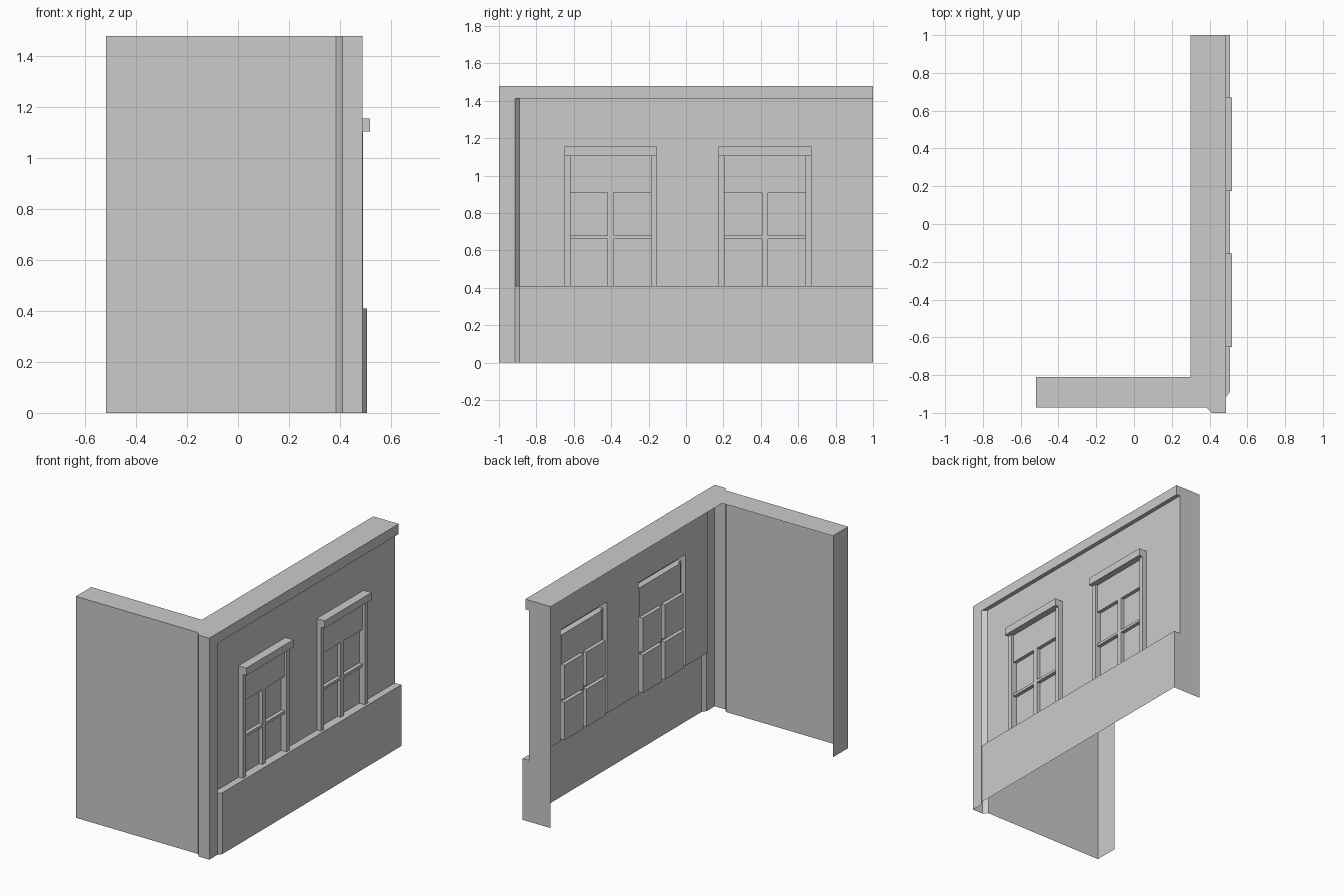
import bpy

if "Cube" in bpy.data.objects:
    bpy.data.objects.remove(bpy.data.objects["Cube"])

H, BASE_Z, CROWN_Z = 1.48, 0.41, 1.412        # heights
WALL, CROWN, BASE = 0.46, 0.488, 0.507        # x of the side wall layers
LEFT, FRONT = -0.518, -0.972
C0, C1 = -0.915, -0.89                        # chamfer beside the corner post


def make(name, faces):
    """Object from a list of faces, each a list of points; shared points are merged."""
    index, polys = {}, []
    for f in faces:
        polys.append([index.setdefault(tuple(round(c, 4) for c in p), len(index)) for p in f])
    me = bpy.data.meshes.new(name)
    me.from_pydata(list(index), [], polys)
    ob = bpy.data.objects.new(name, me)
    bpy.context.collection.objects.link(ob)
    return ob


def strip(path, z0, z1):
    """Upright faces along a plan path, facing right of the travel direction."""
    return [[(*a, z0), (*b, z0), (*b, z1), (*a, z1)] for a, b in zip(path, path[1:])]


def relief(ys, zs, depth):
    """Open-backed stepped relief facing +x; depth(j, k) gives x of a cell or None."""
    faces = []
    for j in range(len(ys)):
        for k in range(len(zs)):
            d = depth(j, k)
            in_y, in_z = j < len(ys) - 1, k < len(zs) - 1
            if in_y and in_z and d is not None:
                y0, y1, z0, z1 = ys[j], ys[j + 1], zs[k], zs[k + 1]
                faces.append([(d, y0, z0), (d, y1, z0), (d, y1, z1), (d, y0, z1)])
            if in_z:
                e = depth(j - 1, k)
                if None not in (d, e) and d != e:
                    faces += strip([(e, ys[j]), (d, ys[j])], zs[k], zs[k + 1])
            if in_y:
                e = depth(j, k - 1)
                if None not in (d, e) and d != e:
                    y0, y1, z = ys[j], ys[j + 1], zs[k]
                    faces.append([(e, y0, z), (e, y1, z), (d, y1, z), (d, y0, z)])
    return faces


# Side wall with plinth, crown band and two window openings
windows = [(-0.65, -0.155), (0.175, 0.67)]
WIN_TOP = 1.155
wall_ys = [C1, *windows[0], *windows[1], 1.0]
wall_zs = [0, BASE_Z, WIN_TOP, CROWN_Z, H]


def wall_depth(j, k):
    if not (0 <= j < 5 and 0 <= k < 4) or (k == 1 and j in (1, 3)):
        return None
    return (BASE, WALL, WALL, CROWN)[k]


make("side_wall", relief(wall_ys, wall_zs, wall_depth))


# Windows: lintel, jambs, upper panel, glazing bars and panes
def window_depth(j, k):
    if k < 0:
        return BASE
    if not (0 <= j < 5 and k < 5):
        return WALL
    if k == 4:
        return 0.518
    if j in (0, 4):
        return 0.491
    if k == 3 or j == 2 or k == 1:
        return 0.475
    return 0.45


for n, (a, b) in enumerate(windows):
    m = (a + b) / 2
    ys = [a, a + 0.032, m - 0.016, m + 0.016, b - 0.032, b]
    zs = [BASE_Z, 0.662, 0.68, 0.91, 1.105, WIN_TOP]
    make(f"window_{n + 1}", relief(ys, zs, window_depth))

# Front wall and corner post, with the chamfers that meet the side wall
corner = [(0.385, FRONT), (0.41, -1), (CROWN, -1), (CROWN, C0)]
make("front_wall", strip([(LEFT, FRONT), corner[0]], 0, H))
post = strip(corner, 0, H)
post += strip([corner[-1], (BASE, C1)], 0, BASE_Z)
post += strip([corner[-1], (WALL, C1)], BASE_Z, CROWN_Z)
post += strip([corner[-1], (CROWN, C1)], CROWN_Z, H)
post.append([(CROWN, C0, BASE_Z), (BASE, C1, BASE_Z), (WALL, C1, BASE_Z)])
post.append([(CROWN, C0, CROWN_Z), (WALL, C1, CROWN_Z), (CROWN, C1, CROWN_Z)])
make("corner_post", post)

# L-shaped top and the two end faces
plan = [(LEFT, FRONT), *corner[:3], (CROWN, 1), (0.30, 1), (0.30, -0.81), (LEFT, -0.81)]
make("wall_top", [[(x, y, H) for x, y in plan]])
section = [(0.30, 0), (0.30, H), (CROWN, H), (CROWN, CROWN_Z), (WALL, CROWN_Z),
           (WALL, BASE_Z), (BASE, BASE_Z), (BASE, 0)]
make("side_wall_end", [[(x, 1, z) for x, z in section]])
make("front_wall_end", strip([(LEFT, -0.81), (LEFT, FRONT)], 0, H))
